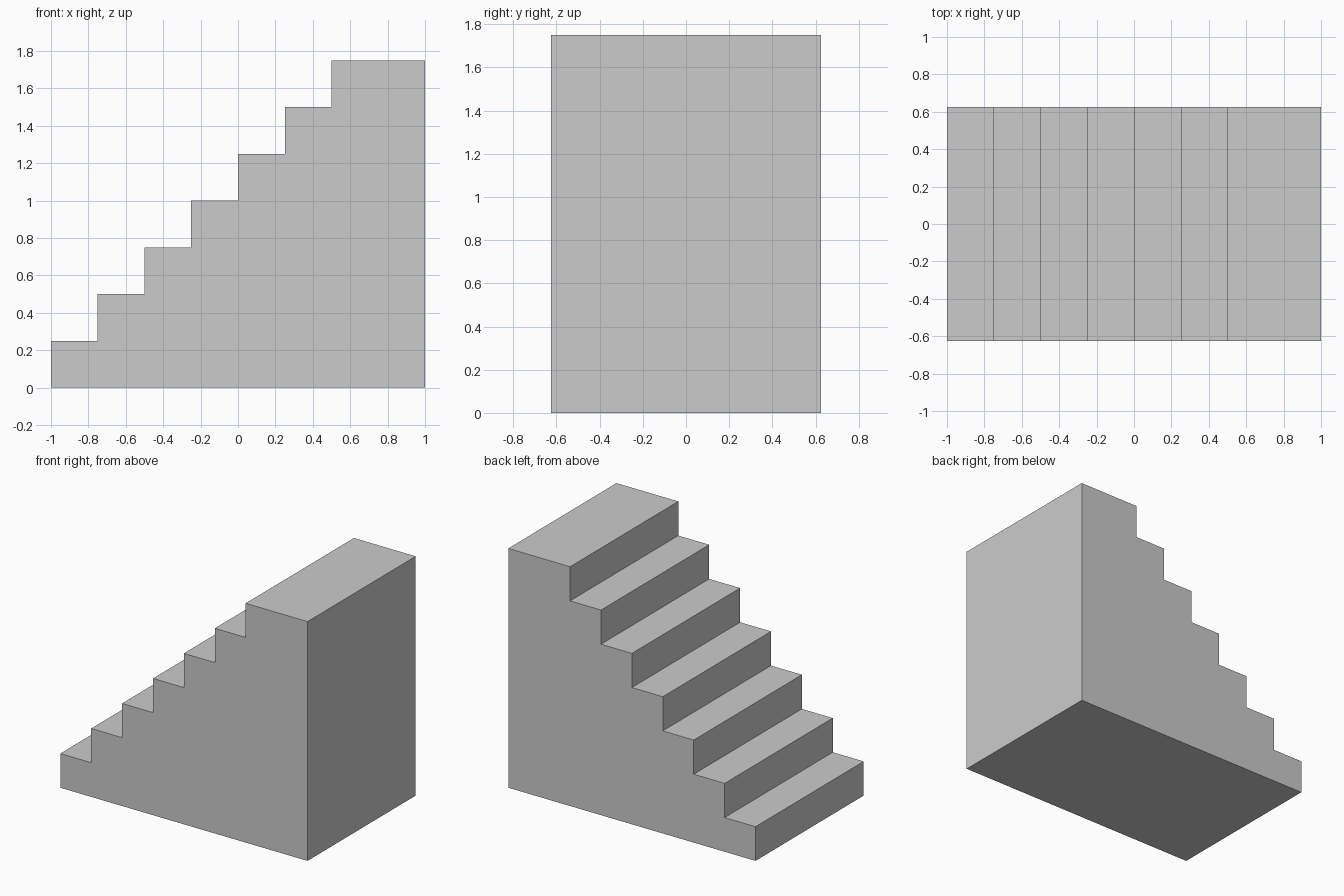
import bpy
import bmesh

if "Cube" in bpy.data.objects:
    bpy.data.objects.remove(bpy.data.objects["Cube"])

STEPS = 7
RISE = 0.25
RUN = 0.25
LEFT, RIGHT = -1.0, 1.0
HALF_DEPTH = 0.625

# Stepped side profile: base line, then riser and tread for each step
profile = [(LEFT, 0.0)]
for i in range(STEPS):
    x0 = LEFT + i * RUN
    x1 = RIGHT if i == STEPS - 1 else x0 + RUN
    z = (i + 1) * RISE
    profile += [(x0, z), (x1, z)]
profile.append((RIGHT, 0.0))

# Extrude the profile across the width of the staircase
bm = bmesh.new()
front = bm.faces.new([bm.verts.new((x, -HALF_DEPTH, z)) for x, z in profile])
result = bmesh.ops.extrude_face_region(bm, geom=[front], use_keep_orig=True)
moved = [g for g in result["geom"] if isinstance(g, bmesh.types.BMVert)]
bmesh.ops.translate(bm, verts=moved, vec=(0, 2 * HALF_DEPTH, 0))
bmesh.ops.remove_doubles(bm, verts=bm.verts[:], dist=1e-5)
bmesh.ops.recalc_face_normals(bm, faces=bm.faces[:])

mesh = bpy.data.meshes.new("staircase")
bm.to_mesh(mesh)
bm.free()
bpy.context.collection.objects.link(bpy.data.objects.new("staircase", mesh))
